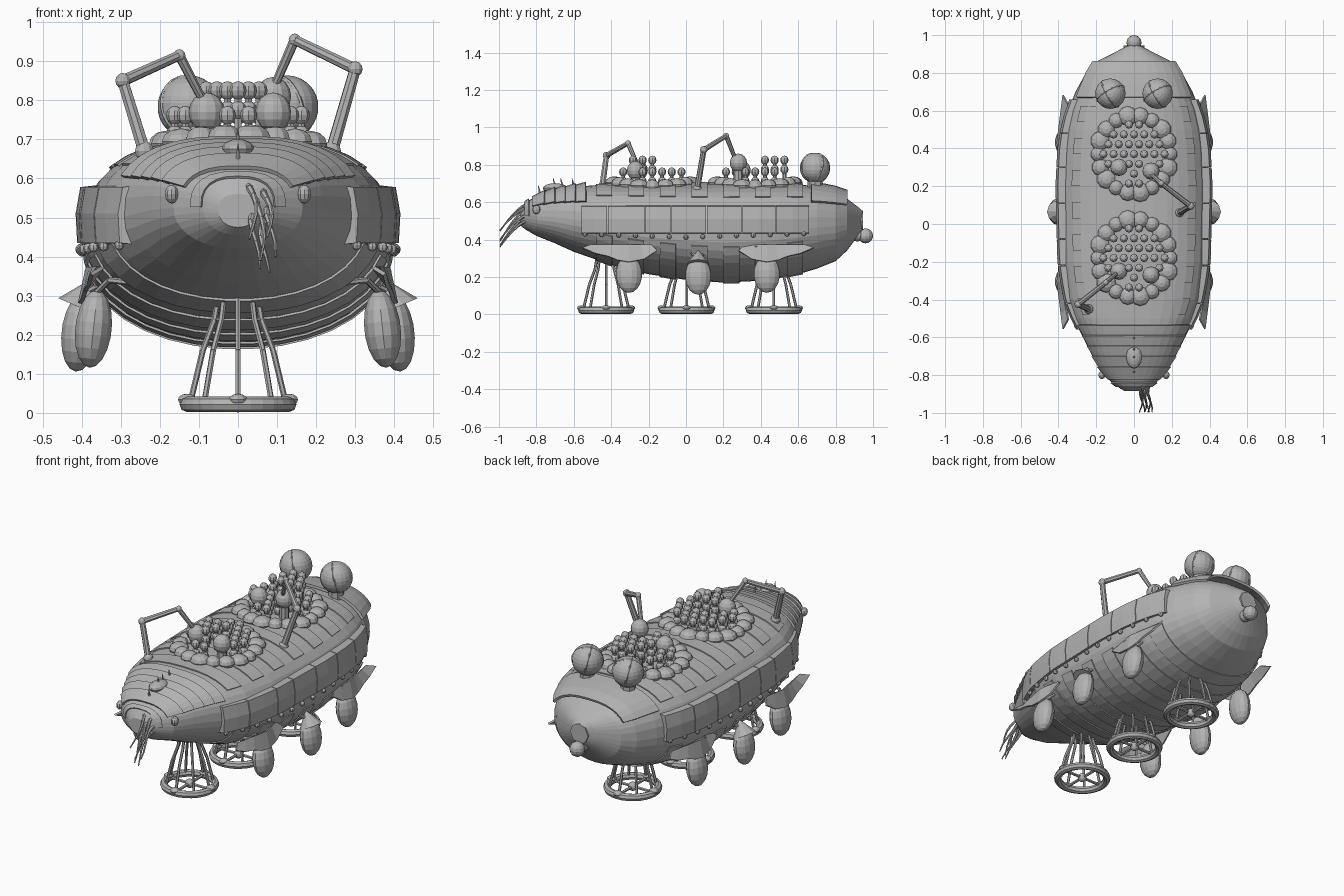
import bpy, bmesh, math
from math import sin, cos, pi, radians
from mathutils import Vector, Matrix

cube = bpy.data.objects.get("Cube")
if cube:
    bpy.data.objects.remove(cube, do_unlink=True)

grey = bpy.data.materials.new("plain grey")
grey.use_nodes = True
grey.diffuse_color = (0.45, 0.45, 0.45, 1)
grey.node_tree.nodes["Principled BSDF"].inputs["Base Color"].default_value = (0.45, 0.45, 0.45, 1)


def finish(name, bm, thickness=0):
    bmesh.ops.recalc_face_normals(bm, faces=bm.faces)
    mesh = bpy.data.meshes.new(name)
    bm.to_mesh(mesh)
    bm.free()
    mesh.materials.append(grey)
    obj = bpy.data.objects.new(name, mesh)
    bpy.context.collection.objects.link(obj)
    if thickness:
        mod = obj.modifiers.new("thickness", "SOLIDIFY")
        mod.thickness = thickness
        mod.offset = 0


def ball(bm, pos, size, seg=12, tilt=0):
    size = size if isinstance(size, tuple) else (size,) * 3
    m = Matrix.Translation(pos) @ Matrix.Rotation(tilt, 4, 'Y') @ Matrix.Diagonal((*size, 1))
    bmesh.ops.create_uvsphere(bm, u_segments=seg, v_segments=max(6, seg * 2 // 3), radius=1, matrix=m)


def rod(bm, a, b, r1, r2=None, seg=8):
    a, b = Vector(a), Vector(b)
    d = b - a
    m = Matrix.Translation((a + b) / 2) @ d.to_track_quat('Z', 'Y').to_matrix().to_4x4()
    bmesh.ops.create_cone(bm, cap_ends=True, segments=seg, radius1=r1,
                          radius2=r1 if r2 is None else r2, depth=d.length, matrix=m)


def chain(bm, pts, r, end=None, seg=8):
    end = r if end is None else end
    n = len(pts) - 1
    for i in range(n):
        rod(bm, pts[i], pts[i + 1], r + (end - r) * i / n, r + (end - r) * (i + 1) / n, seg)


def skin(bm, rows, closed=False):
    for r, s in zip(rows, rows[1:]):
        n = len(r)
        for j in range(n if closed else n - 1):
            k = (j + 1) % n
            bm.faces.new((r[j], r[k], s[k], s[j]))


def ring(bm, centre, radius, tube, rot=Matrix(), seg=28, sides=8):
    m = Matrix.Translation(centre) @ rot.to_4x4()
    rows = [[bm.verts.new(m @ Vector(((radius + tube * cos(b)) * cos(a), (radius + tube * cos(b)) * sin(a),
                                      tube * sin(b))))
             for b in (2 * pi * j / sides for j in range(sides))]
            for a in (2 * pi * i / seg for i in range(seg))]
    skin(bm, rows + rows[:1], True)


# Hull stations: y, half width, bottom, top
STATIONS = [(-.885, .05, .475, .56), (-.86, .09, .455, .60), (-.80, .165, .42, .63), (-.70, .22, .38, .66),
            (-.60, .27, .335, .68), (-.50, .32, .30, .69), (-.40, .36, .265, .695), (-.20, .39, .215, .70),
            (0, .395, .185, .70), (.20, .40, .17, .70), (.40, .39, .18, .70), (.50, .375, .195, .70),
            (.60, .35, .215, .695), (.70, .31, .245, .685), (.80, .255, .285, .655), (.86, .20, .34, .62),
            (.92, .08, .42, .575), (.945, .035, .45, .55)]


def station(y):
    for a, b in zip(STATIONS, STATIONS[1:]):
        if y <= b[0]:
            t = max(0, (y - a[0]) / (b[0] - a[0]))
            return [p + (q - p) * t for p, q in zip(a[1:], b[1:])]
    return STATIONS[-1][1:]


def hull(y, deg, off=0):
    w, lo, hi = station(y)
    c, s = cos(radians(deg)), sin(radians(deg))
    e = 2 / 2.6 if s > 0 else 2 / 2.1
    x = math.copysign(abs(c) ** e, c) * (w + off)
    z = (lo + hi) / 2 + math.copysign(abs(s) ** e, s) * ((hi - lo) / 2 + off)
    return Vector((x, y, z))


def patch(name, ys, angles, offs, thickness):
    bm = bmesh.new()
    skin(bm, [[bm.verts.new(hull(y, a, o)) for a in angles] for y, o in zip(ys, offs)])
    finish(name, bm, thickness)


# Main body
bm = bmesh.new()
ys = [s[0] for s in STATIONS]
ys = sorted(ys + [(a + b) / 2 for a, b in zip(ys, ys[1:]) if b - a > .15])
rows = [[bm.verts.new(hull(y, 360 * i / 36)) for i in range(36)] for y in ys]
skin(bm, rows, True)
bm.faces.new(rows[0])
bm.faces.new(rows[-1])
finish("hull", bm)

# Raised bands on back and belly, overlapping nose hoods, tail hood
for i in range(7):
    y = -.48 + i * .17
    patch(f"back_band_{i + 1}", [y, y + .085], range(40, 141, 10), [.004, .004], .006)
    patch(f"belly_band_{i + 1}", [y, y + .085], range(195, 346, 10), [.004, .006], .006)
for i in range(5):
    y = -.82 + i * .055
    patch(f"nose_hood_{i + 1}", [y, y + .065], range(25, 156, 10), [.008, .018], .01)
patch("tail_hood", [.67, .74, .80, .86], range(30, 151, 10), [.016, .02, .026, .04], .014)

# Side armour and its rivets
EDGES = [-.56, -.42, -.22, -.08, .11, .30, .48, .66]
for side, sx in (("left", 1), ("right", -1)):
    for i, (a, b) in enumerate(zip(EDGES, EDGES[1:])):
        bm = bmesh.new()
        rows = []
        for y in (a + .002, (a + b) / 2, b - .002):
            w = station(y)[0]
            rows.append([bm.verts.new((sx * (w + dx), y, z)) for dx, z in
                         ((-.04, .43), (.012, .435), (.016, .51), (.004, .578), (-.07, .586))])
        skin(bm, rows, True)
        bm.faces.new(rows[0])
        bm.faces.new(rows[-1])
        finish(f"{side}_armour_{i + 1}", bm)
    bm = bmesh.new()
    for i in range(14):
        y = -.54 + i * .09
        ball(bm, (sx * (station(y)[0] + .004), y, .413 + .03 * abs(y)), .013, 8)
    finish(f"{side}_rivets", bm)

    # Hanging pods with struts, and swept fins over the outer two
    for label, y, x, sweep in (("front", -.305, .37, -1), ("middle", .065, .405, 0), ("rear", .432, .37, 1)):
        bm = bmesh.new()
        ball(bm, (sx * x, y, .215 if sweep else .205), (.048, .07, .1), 14, -sx * radians(6))
        finish(f"{side}_{label}_pod", bm)
        bm = bmesh.new()
        for dy in (-.05, 0, .05):
            chain(bm, [(sx * .24, y + dy * 2, .33), (sx * .33, y + dy, .34), (sx * x, y, .30)], .008, seg=6)
        if not sweep:
            rod(bm, (sx * x, y, .27), (sx * (x - .03), y, .34), .06, .004, 10)
        finish(f"{side}_{label}_pod_struts", bm)
        if not sweep:
            continue
        bm = bmesh.new()
        outline = [(-.15, .34), (-.08, .295), (0, .28), (.06, .29), (.11, .31), (.18, .325), (.25, .355)]
        low = [bm.verts.new((sx * (.405 - abs(dy) * .12), y + dy * sweep, z)) for dy, z in outline]
        top = [bm.verts.new((sx * (.385 - abs(dy) * .15), y + dy * .8 * sweep, .372)) for dy, z in outline]
        skin(bm, [low, top])
        finish(f"{side}_{label}_fin", bm, .01)

# Landing rings with legs, spokes and hub
for label, cy in (("front", -.427), ("middle", .003), ("rear", .47)):
    bm = bmesh.new()
    ring(bm, (0, cy, .022), .13, .02)
    ball(bm, (0, cy, .025), .024)
    for i in range(4):
        d = Vector((cos(i * pi / 2), sin(i * pi / 2), 0))
        rod(bm, Vector((0, cy, .025)), Vector((0, cy, .025)) + d * .13, .008, seg=6)
        ball(bm, Vector((0, cy, .034)) + d * .13, (.025, .025, .015), 10)
    finish(f"{label}_landing_ring", bm)
    bm = bmesh.new()
    for i in range(8):
        d = Vector((cos(i * pi / 4), sin(i * pi / 4), 0))
        chain(bm, [Vector((0, cy, z)) + d * r for r, z in ((.12, .035), (.09, .16), (.06, .24), (.05, .30))],
              .0075, seg=6)
    finish(f"{label}_landing_legs", bm)

# Deck gardens: low boulder rim, bead columns, two larger balls
for label, cy, tall in (("front", -.18, (-.13, .02)), ("rear", .37, (.02, .17))):
    bm = bmesh.new()
    for i in range(18):
        a = 2 * pi * i / 18
        x = .19 * cos(a)
        r = .046 + .006 * (i % 3 - 1)
        ball(bm, (x, cy + .205 * sin(a), .705 - .5 * x * x), (r, r, .034), 10)
    finish(f"{label}_garden_rim", bm)
    big = [Vector((-.08, cy - .07, .77)), Vector((.09, cy - .09, .81 if label == "rear" else .77))]
    bm = bmesh.new()
    for row in range(-3, 4):
        for col in range(-3, 4):
            x, dy = (col + .5 * (row % 2)) * .054, row * .052
            if math.hypot(x, dy) > .165 or any((Vector((x, cy + dy, 0)) - b).xy.length < .055 for b in big):
                continue
            height = .825 if tall[0] < dy < tall[1] and abs(x) < .09 else .762
            rod(bm, (x, cy + dy, .68), (x, cy + dy, height), .01, seg=6)
            for z in (height, height - .05):
                ball(bm, (x, cy + dy, z), (.022, .022, .024), 8)
    finish(f"{label}_garden_columns", bm)
    bm = bmesh.new()
    for b in big:
        ball(bm, b, (.046, .046, .05), 12)
        rod(bm, (b.x, b.y, .68), b, .025)
    finish(f"{label}_garden_balls", bm)

# Jointed cranes
for label, pts in (("front", [(-.24, -.45, .67), (-.295, -.425, .85), (-.15, -.31, .915), (-.09, -.26, .80)]),
                   ("rear", [(.24, .06, .67), (.30, .095, .88), (.145, .215, .955), (.095, .26, .84)])):
    bm = bmesh.new()
    chain(bm, pts, .017, .011, 8)
    for p, r in zip(pts, (.025, .02, .016, .014)):
        ball(bm, p, r, 10)
    finish(f"{label}_crane", bm)

# Seamed globes near the tail
for side, sx in (("left", 1), ("right", -1)):
    c = (sx * .125, .69, .783)
    bm = bmesh.new()
    ball(bm, c, .081, 20)
    for spin in (.5, 2.1):
        rot = Matrix.Rotation(spin, 4, 'Z') @ Matrix.Rotation(radians(75), 4, 'X')
        ring(bm, c, .079, .005, rot, 24, 5)
    rod(bm, (c[0], c[1], .64), (c[0], c[1], .72), .04)
    finish(f"{side}_globe", bm)

# Nose crest, studs, spikes and rim
bm = bmesh.new()
ball(bm, (0, -.70, .675), (.042, .065, .026))
for y, z in ((-.78, .66), (-.70, .70), (-.66, .70), (-.60, .70)):
    rod(bm, (0, y, z - .02), (0, y - .01, z + .03), .008, .001, 6)
for sx in (-1, 1):
    ball(bm, (sx * .17, -.80, .56), (.018, .022, .024), 10)
finish("nose_crest", bm)
patch("nose_rim", [-.86, -.84], range(0, 181, 15), [.003, .006], .008)

# Whiskers
bm = bmesh.new()
for x, z, drop in ((.035, .585, .14), (.055, .56, .17), (.075, .57, .12), (.045, .52, .15), (.07, .50, .14),
                   (.085, .53, .13)):
    chain(bm, [(x + .012 * sin(t * 5 + z * 30), -.85 - .145 * t, z - drop * t ** 1.5)
               for t in [k / 6 for k in range(7)]], .01, .003, 6)
finish("whiskers", bm)

# Tail cap and thruster ball
bm = bmesh.new()
rod(bm, (0, .925, .50), (0, .945, .50), .055, seg=8)
rod(bm, (0, .88, .425), (0, .95, .42), .026, seg=10)
ball(bm, (0, .915, .425), .035)
ball(bm, (0, .96, .42), .04)
finish("tail_thruster", bm)
